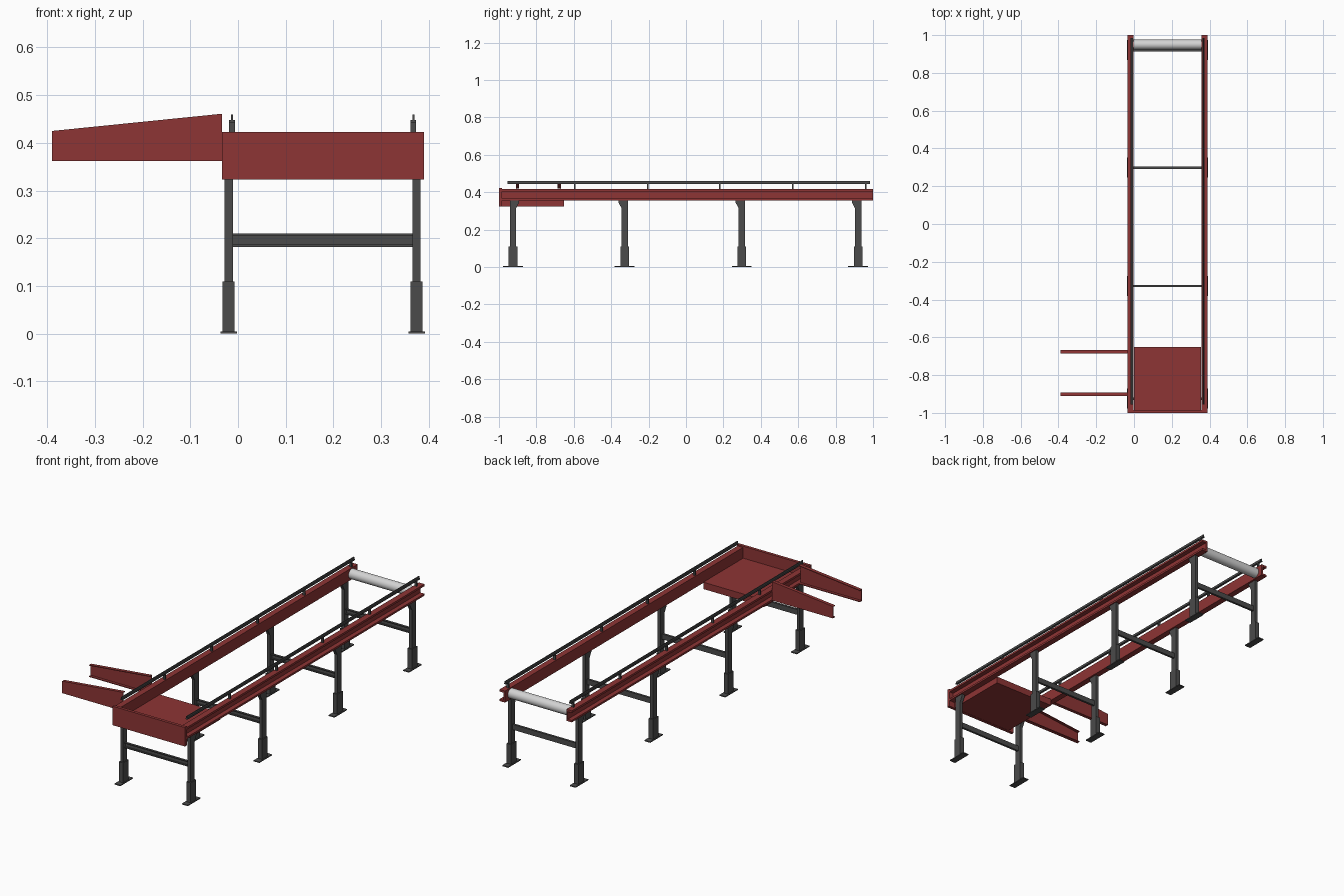
import bpy, math
from mathutils import Vector

cube = bpy.data.objects.get("Cube")
if cube:
    bpy.data.objects.remove(cube, do_unlink=True)


def material(name, rgb):
    m = bpy.data.materials.new(name)
    m.use_nodes = True
    m.diffuse_color = (*rgb, 1)
    m.node_tree.nodes["Principled BSDF"].inputs["Base Color"].default_value = (*rgb, 1)
    return m


RED = material("oxide red paint", (0.27, 0.035, 0.035))
GREY = material("dark grey steel", (0.07, 0.07, 0.07))
SILVER = material("light roller steel", (0.65, 0.65, 0.65))


def prism(name, points, start, end, axis, mat):
    """Extrude a 2D profile along x (points are y,z) or along y (points are x,z)."""
    def place(p, d):
        return (d, p[0], p[1]) if axis == "x" else (p[0], d, p[1])
    n = len(points)
    verts = [place(p, d) for d in (start, end) for p in points]
    faces = [list(range(n)), list(range(2 * n - 1, n - 1, -1))]
    faces += [(i, i + n, (i + 1) % n + n, (i + 1) % n) for i in range(n)]
    mesh = bpy.data.meshes.new(name)
    mesh.from_pydata(verts, [], faces)
    mesh.materials.append(mat)
    import bmesh
    bm = bmesh.new()
    bm.from_mesh(mesh)
    bmesh.ops.recalc_face_normals(bm, faces=bm.faces)
    bm.to_mesh(mesh)
    bm.free()
    ob = bpy.data.objects.new(name, mesh)
    bpy.context.collection.objects.link(ob)
    return ob


def box(name, x, y, z, mat):
    return prism(name, [(x[0], z[0]), (x[1], z[0]), (x[1], z[1]), (x[0], z[1])],
                 y[0], y[1], "y", mat)


MID = 0.1775                       # centre line of the conveyor frame
LEG_Y = (-0.925, -0.328, 0.298, 0.92)
POST_Y = (-0.595, -0.205, 0.18, 0.57, 0.96)

for side, label in ((-1, "right"), (1, "left")):
    def sx(offset):
        return MID + side * offset

    # Side channel: web on the inside, flanges facing out
    web_in, web_out, tip = 0.179, 0.187, 0.211
    prism(label + "_side_rail",
          [(sx(web_in), 0.355), (sx(tip), 0.355), (sx(tip), 0.365), (sx(web_out), 0.365),
           (sx(web_out), 0.405), (sx(tip), 0.405), (sx(tip), 0.416), (sx(web_in), 0.416)],
          -0.985, 1.0, "y", RED)

    # Guide rail with an upright fin, on short posts
    c = sx(0.19)
    prism(label + "_guide_rail",
          [(c - 0.006, 0.443), (c + 0.006, 0.443), (c + 0.006, 0.448), (c + 0.002, 0.448),
           (c + 0.002, 0.459), (c - 0.002, 0.459), (c - 0.002, 0.448), (c - 0.006, 0.448)],
          -0.955, 0.985, "y", GREY)
    for y in POST_Y:
        box(label + "_guide_post", (c - 0.006, c + 0.006), (y - 0.004, y + 0.004),
            (0.41, 0.444), GREY)

    # Legs: flared upper post, wider foot sleeve, base plate
    for i, y in enumerate(LEG_Y):
        c = sx(0.197)
        f = 1 if i == 0 else -1
        prism(label + "_leg",
              [(y - f * 0.017, 0.1), (y + f * 0.017, 0.1), (y + f * 0.017, 0.315),
               (y + f * 0.033, 0.345), (y + f * 0.033, 0.355), (y - f * 0.017, 0.355)],
              c - 0.0085, c + 0.0085, "x", GREY)
        box(label + "_foot_sleeve", (c - 0.0125, c + 0.0125), (y - 0.023, y + 0.023),
            (0.004, 0.11), GREY)
        box(label + "_base_plate", (c - 0.017, c + 0.017), (y - 0.053, y + 0.053),
            (0, 0.005), GREY)

# Channel cross braces between each pair of legs
for y in LEG_Y:
    prism("cross_brace",
          [(y - 0.006, 0.182), (y + 0.006, 0.182), (y + 0.006, 0.21), (y - 0.006, 0.21),
           (y - 0.006, 0.205), (y + 0.002, 0.205), (y + 0.002, 0.187), (y - 0.006, 0.187)],
          MID - 0.19, MID + 0.19, "x", GREY)

# Loading deck and front stop panel
box("loading_deck", (0.0, 0.355), (-0.99, -0.652), (0.324, 0.36), RED)
box("front_panel", (-0.034, 0.39), (-1.0, -0.984), (0.323, 0.423), RED)

# Tapered side arms: thin web with flanges facing each other
X0, X1 = -0.39, -0.034
for y, d, label in ((-0.91, 1, "front"), (-0.668, -1, "rear")):
    t = 0.004
    web = [(X0, 0.362), (X1, 0.362), (X1, 0.461), (X0, 0.425)]
    low = [(X0, 0.362), (X1, 0.362), (X1, 0.362 + t), (X0, 0.362 + t)]
    top = [(X0, 0.425 - t), (X1, 0.461 - t), (X1, 0.461), (X0, 0.425)]
    prism(label + "_arm_web", web, y, y + d * t, "y", RED)
    prism(label + "_arm_lower_flange", low, y, y + d * 0.018, "y", RED)
    prism(label + "_arm_upper_flange", top, y, y + d * 0.018, "y", RED)

# End roller
bpy.ops.mesh.primitive_cylinder_add(vertices=32, radius=0.026, depth=0.36,
                                    location=(MID, 0.95, 0.386),
                                    rotation=(0, math.pi / 2, 0))
roller = bpy.context.object
roller.name = "end_roller"
roller.data.materials.append(SILVER)
bpy.ops.object.shade_smooth_by_angle()
